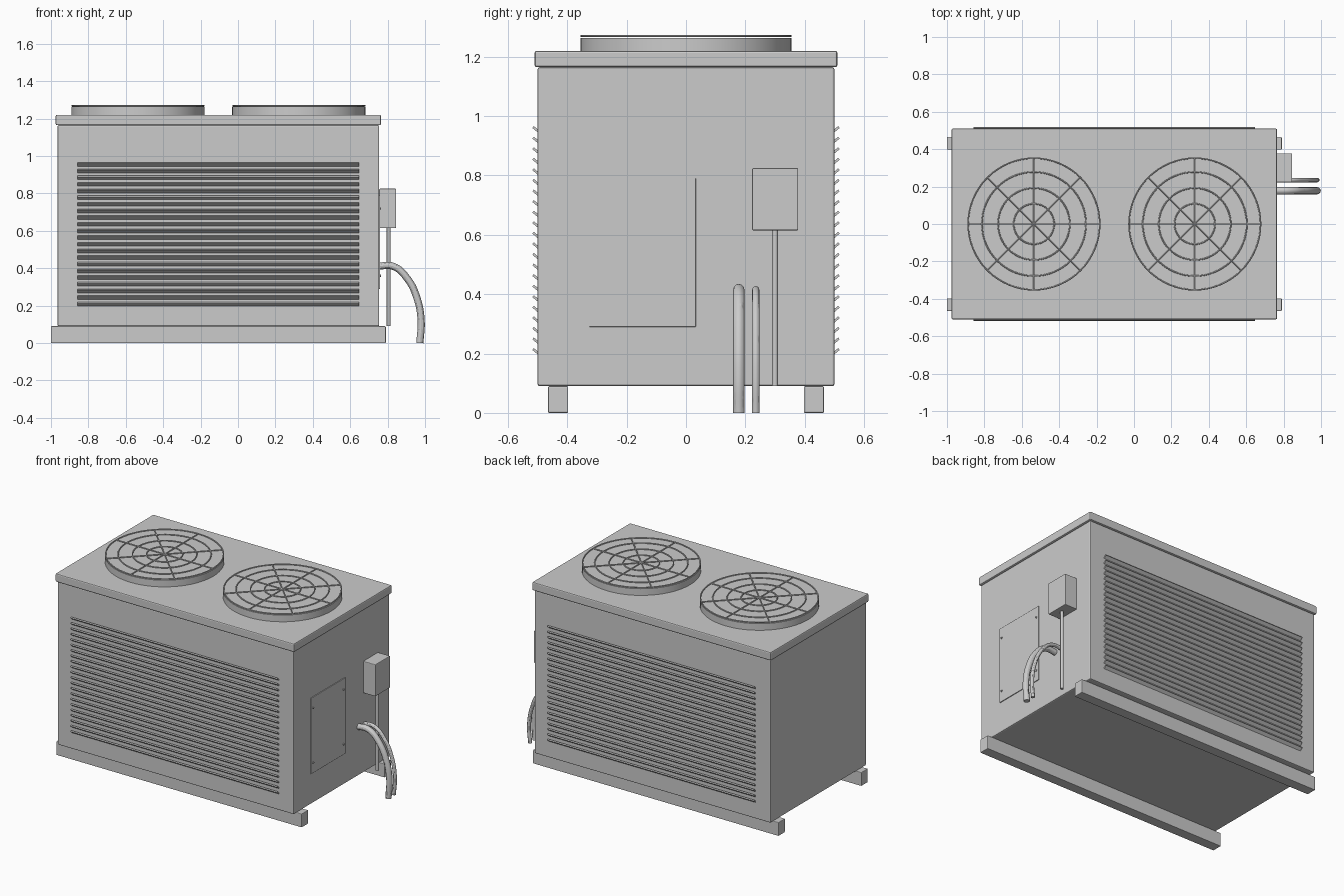
import bpy, math

if "Cube" in bpy.data.objects:
    bpy.data.objects.remove(bpy.data.objects["Cube"])

CX = -0.105  # cabinet centre in x


def box(name, x, y, z, bevel=0.0):
    bpy.ops.mesh.primitive_cube_add(
        size=1, location=(sum(x) / 2, sum(y) / 2, sum(z) / 2))
    o = bpy.context.object
    o.name = name
    o.scale = (x[1] - x[0], y[1] - y[0], z[1] - z[0])
    bpy.ops.object.transform_apply(location=False, rotation=False, scale=True)
    if bevel:
        m = o.modifiers.new("bevel", 'BEVEL')
        m.width = bevel
        m.segments = 2
    return o


def cylinder(name, r, depth, loc, rot=(0, 0, 0), sides=16):
    bpy.ops.mesh.primitive_cylinder_add(
        vertices=sides, radius=r, depth=depth, location=loc, rotation=rot)
    o = bpy.context.object
    o.name = name
    bpy.ops.object.shade_smooth_by_angle()
    return o


def pipe(name, y, r, path):
    cu = bpy.data.curves.new(name, 'CURVE')
    cu.dimensions = '3D'
    cu.bevel_depth = r
    cu.bevel_resolution = 4
    cu.use_fill_caps = True
    sp = cu.splines.new('BEZIER')
    sp.bezier_points.add(len(path) - 1)
    for p, (x, z) in zip(sp.bezier_points, path):
        p.co = (x, y, z)
        p.handle_left_type = p.handle_right_type = 'AUTO'
    o = bpy.data.objects.new(name, cu)
    bpy.context.collection.objects.link(o)
    bpy.ops.object.select_all(action='DESELECT')
    o.select_set(True)
    bpy.context.view_layer.objects.active = o
    bpy.ops.object.convert(target='MESH')
    bpy.ops.object.shade_smooth_by_angle()


# Cabinet and lid
box("cabinet", (-0.965, 0.755), (-0.5, 0.5), (0.09, 1.165), 0.007)
box("lid", (-0.975, 0.765), (-0.51, 0.51), (1.165, 1.22), 0.007)

# Base rails and louvre slats on front and back
for side, label in ((-1, "front"), (1, "back")):
    y = sorted((side * 0.397, side * 0.465))
    box(label + "_base_rail", (-1.0, 0.79), y, (0, 0.09), 0.004)
    slat = box(label + "_louvre_slats", (-0.858, 0.648),
               (-0.016, 0.016), (-0.004, 0.004))
    slat.location = (CX, side * 0.503, 0.205)
    slat.rotation_euler.x = side * math.radians(40)
    bpy.ops.object.transform_apply(location=False, rotation=True, scale=False)
    arr = slat.modifiers.new("array", 'ARRAY')
    arr.count = 22
    arr.use_relative_offset = False
    arr.use_constant_offset = True
    arr.constant_offset_displace = (0, 0, 0.748 / 21)

# Fan housings with wire guards
for x, label in ((-0.535, "left"), (0.325, "right")):
    cylinder(label + "_fan_housing", 0.356, 0.05, (x, 0, 1.239), sides=64)
    for i, r in enumerate((0.108, 0.192, 0.278, 0.352)):
        bpy.ops.mesh.primitive_torus_add(
            major_radius=r, minor_radius=0.004, major_segments=64,
            minor_segments=8, location=(x, 0, 1.27))
        bpy.context.object.name = f"{label}_guard_ring_{i + 1}"
        bpy.ops.object.shade_smooth_by_angle()
    for i in range(4):
        cylinder(f"{label}_guard_spoke_{i + 1}", 0.004, 0.704, (x, 0, 1.27),
                 (math.pi / 2, 0, i * math.pi / 4), 8)

# Service panel with screws
box("service_panel", (0.75, 0.76), (-0.325, 0.033), (0.29, 0.79), 0.001)
for y in (-0.304, 0.012):
    for z in (0.36, 0.72):
        cylinder("panel_screw", 0.006, 0.008, (0.761, y, z),
                 (0, math.pi / 2, 0), 12)

# Electrical box and conduit
box("electrical_box", (0.755, 0.845), (0.223, 0.378), (0.615, 0.825), 0.004)
cylinder("conduit", 0.01, 0.54, (0.805, 0.3, 0.36))

# Refrigerant pipes
route = [(0.74, 0.41), (0.83, 0.41), (0.905, 0.345), (0.957, 0.24),
         (0.979, 0.12), (0.972, 0.0)]
pipe("large_pipe", 0.178, 0.019, route)
pipe("small_pipe", 0.235, 0.012, route)
